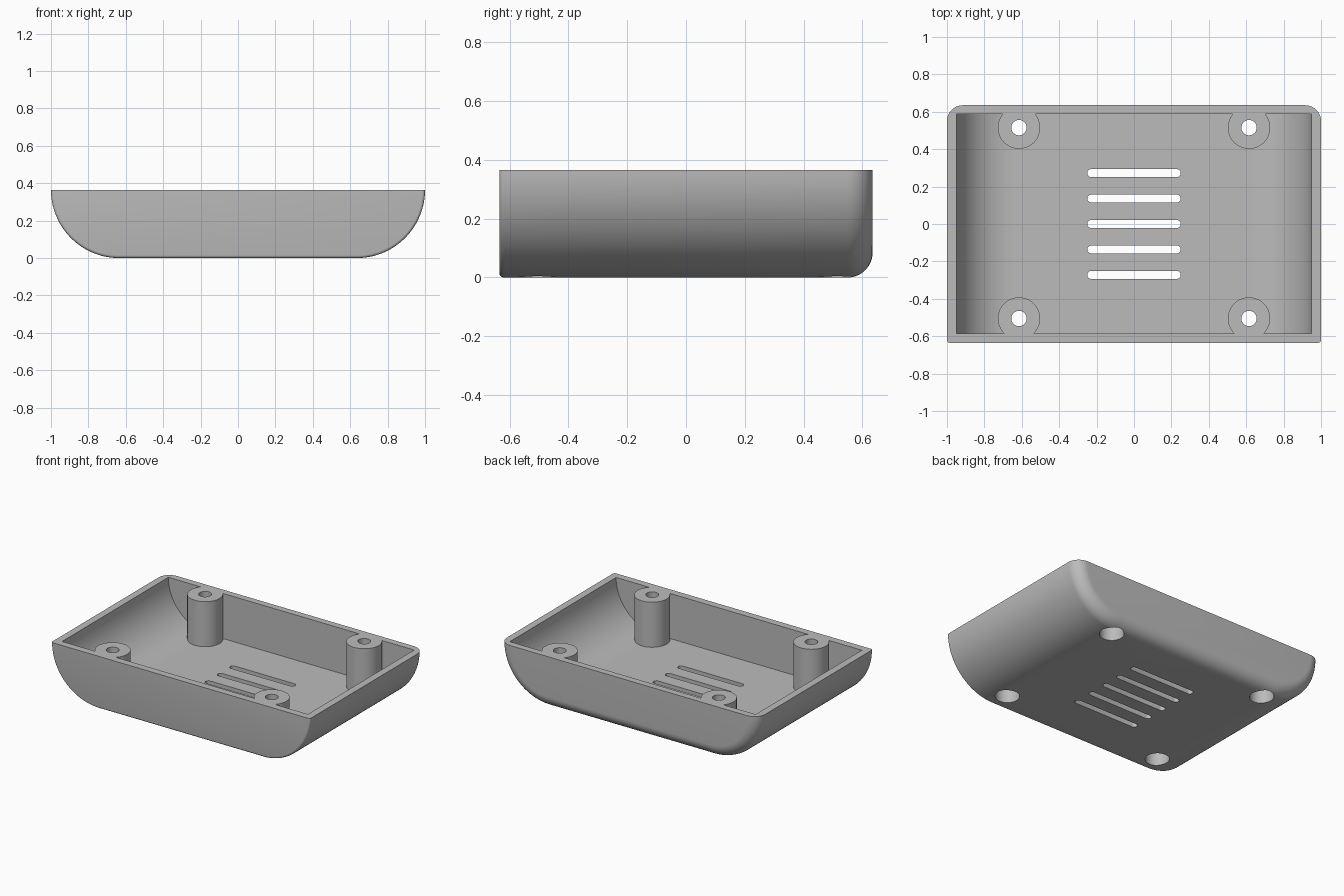
import bpy, bmesh, math

if "Cube" in bpy.data.objects:
    bpy.data.objects.remove(bpy.data.objects["Cube"])

H, R, WALL = 0.365, 0.365, 0.05      # tray height, side radius, wall thickness
CX = 1.0 - R                         # x of the side arc centres
Y = 0.635                            # half depth
SEG = 40

grey = bpy.data.materials.new("grey plastic")
grey.diffuse_color = (0.5, 0.5, 0.5, 1)
grey.use_nodes = True
grey.node_tree.nodes["Principled BSDF"].inputs["Base Color"].default_value = grey.diffuse_color


def profile(d, top):
    """Half-pipe sided cross-section (x, z), inset by d."""
    r = R - d
    right = [(CX + r * math.cos(a), H - r * math.sin(a))
             for a in (math.pi / 2 * i / SEG for i in range(SEG + 1))]
    if top > H:
        right.insert(0, (CX + r, top))
    return right + [(-x, z) for x, z in reversed(right)]


def loft(name, sections, top):
    """Solid through cross-sections given as (y, inset)."""
    bm = bmesh.new()
    rings = [[bm.verts.new((x, y, z)) for x, z in profile(d, top)] for y, d in sections]
    n = len(rings[0])
    for a, b in zip(rings, rings[1:]):
        for i in range(n):
            j = (i + 1) % n
            bm.faces.new((a[i], a[j], b[j], b[i]))
    bm.faces.new(rings[0])
    bm.faces.new(rings[-1])
    return finish(name, bm)


def finish(name, bm):
    bmesh.ops.recalc_face_normals(bm, faces=bm.faces)
    me = bpy.data.meshes.new(name)
    bm.to_mesh(me)
    bm.free()
    me.materials.append(grey)
    ob = bpy.data.objects.new(name, me)
    bpy.context.collection.objects.link(ob)
    return ob


def prism(name, outline, z0, z1):
    """Vertical prism over a closed xy outline."""
    bm = bmesh.new()
    face = bm.faces.new([bm.verts.new((x, y, z0)) for x, y in outline])
    ext = bmesh.ops.extrude_face_region(bm, geom=[face], use_keep_orig=True)
    for v in ext["geom"]:
        if isinstance(v, bmesh.types.BMVert):
            v.co.z = z1
    return finish(name, bm)


def stadium(x, y, half, r, n=32):
    """Circle outline stretched by half along x."""
    pts = []
    for i in range(n):
        a = 2 * math.pi * (i + 0.5) / n
        c = math.cos(a)
        pts.append((x + r * c + math.copysign(half, c), y + r * math.sin(a)))
    return pts


def cut(target, cutter):
    mod = target.modifiers.new("cut", 'BOOLEAN')
    mod.operation, mod.solver, mod.object = 'DIFFERENCE', 'EXACT', cutter
    bpy.context.view_layer.objects.active = target
    bpy.ops.object.modifier_apply(modifier=mod.name)
    bpy.data.objects.remove(cutter)


# outer body: small rounded front edge, large rounded back edge
F, B = 0.015, 0.085
front = [(-Y + F * (1 - math.cos(t)), F * (1 - math.sin(t)))
         for t in (math.pi / 2 * i / 4 for i in range(5))]
back = [(Y - B + B * math.sin(t), B * (1 - math.cos(t)))
        for t in (math.pi / 2 * i / 14 for i in range(15))]
tray = loft("tray", front + back, H)

# hollow, leaving the four screw posts standing
hollow = loft("hollow", [(-0.585, WALL), (0.588, WALL)], 0.5)
posts = [(sx * 0.615, y) for sx in (-1, 1) for y in (-0.505, 0.515)]
for x, y in posts:
    cut(hollow, prism("post", stadium(x, y, 0, 0.113, 64), -0.1, 0.6))
cut(tray, hollow)

# screw holes with wide recesses underneath
for x, y in posts:
    cut(tray, prism("screw_hole", stadium(x, y, 0, 0.041, 40), -0.1, 0.6))
    cut(tray, prism("recess", stadium(x, y, 0, 0.077, 48), -0.1, 0.29))

# vent slots
for i in range(-2, 3):
    cut(tray, prism("slot", stadium(0, i * 0.136, 0.229, 0.021), -0.1, 0.2))

bpy.ops.object.select_all(action='DESELECT')
tray.select_set(True)
bpy.context.view_layer.objects.active = tray
bpy.ops.object.shade_smooth_by_angle(angle=math.radians(30))
